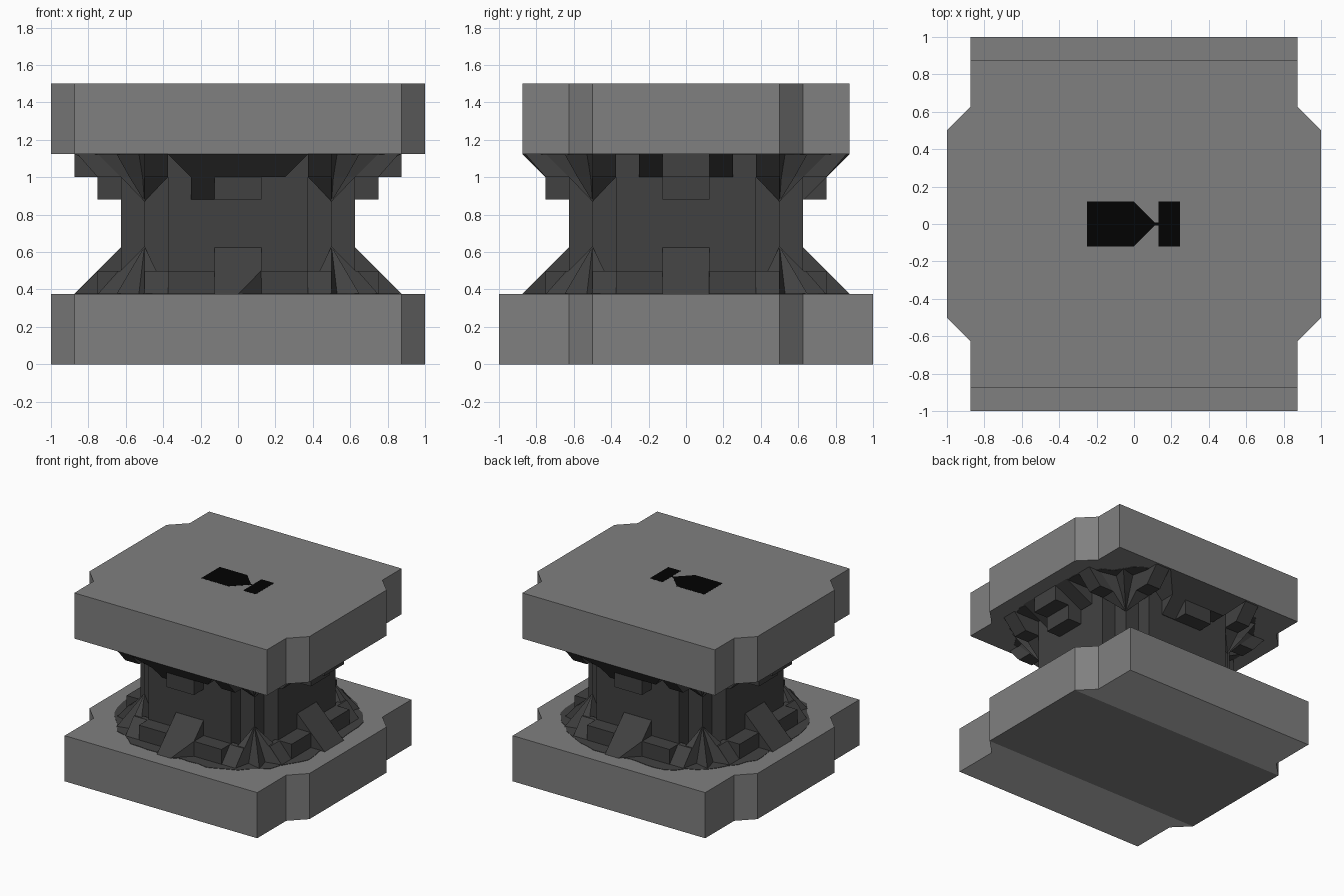
import bpy, bmesh, math, random

random.seed(4)
cube = bpy.data.objects.get("Cube")
if cube:
    bpy.data.objects.remove(cube)


def material(name, r, g, b):
    m = bpy.data.materials.new(name)
    m.use_nodes = True
    m.diffuse_color = (r, g, b, 1)
    m.node_tree.nodes["Principled BSDF"].inputs["Base Color"].default_value = (r, g, b, 1)
    return m


GREY = material("stone grey", 0.215, 0.215, 0.215)
PALE = material("pale grey", 0.52, 0.52, 0.52)
DARK = material("dark stone", 0.053, 0.053, 0.053)
BLACK = material("black", 0.0005, 0.0005, 0.0005)


def loft(name, low, z0, high, z1, mat):
    """Solid between two outlines with the same number of points."""
    bm = bmesh.new()
    a = [bm.verts.new((x, y, z0)) for x, y in low]
    b = [bm.verts.new((x, y, z1)) for x, y in high]
    bm.faces.new(a)
    bm.faces.new(b)
    for i in range(len(a)):
        j = (i + 1) % len(a)
        bm.faces.new((a[i], a[j], b[j], b[i]))
    return finish(name, bm, mat)


def cone(name, base, z0, apex, mat):
    """Faceted fan from an outline to one point."""
    bm = bmesh.new()
    a = [bm.verts.new((x, y, z0)) for x, y in base]
    tip = bm.verts.new(apex)
    bm.faces.new(a)
    for i in range(len(a)):
        bm.faces.new((a[i], a[(i + 1) % len(a)], tip))
    return finish(name, bm, mat)


def finish(name, bm, mat):
    bmesh.ops.recalc_face_normals(bm, faces=bm.faces)
    me = bpy.data.meshes.new(name)
    bm.to_mesh(me)
    bm.free()
    me.materials.append(mat)
    ob = bpy.data.objects.new(name, me)
    bpy.context.scene.collection.objects.link(ob)
    return ob


def mirrored(quarter):
    """Full outline from the +x +y quarter, listed counter-clockwise."""
    left = [(-x, y) for x, y in reversed(quarter)]
    half = quarter + left
    return half + [(-x, -y) for x, y in half]


def rect(x0, x1, y0, y1):
    return [(x0, y0), (x1, y0), (x1, y1), (x0, y1)]


def turn(pts, k):
    """Rotate points by quarter turns."""
    for _ in range(k):
        pts = [(-y, x) for x, y in pts]
    return pts


# bottom slab: middle block and two notched ends with pale undersides
middle = rect(-1, 1, -.5, .5)
loft("bottom_slab_middle", middle, 0, middle, .375, GREY)
end = [(1, .5), (.875, .625), (.875, 1), (-.875, 1), (-.875, .625), (-1, .5)]
for k, name in ((0, "bottom_slab_back"), (2, "bottom_slab_front")):
    slab_end = loft(name, turn(end, k), 0, turn(end, k), .375, GREY)
    slab_end.data.materials.append(PALE)
    for face in slab_end.data.polygons:
        if face.normal.z < -.9:
            face.material_index = 1

# notched top slab
top = mirrored([(1, .5), (.875, .625), (.875, .875)])
loft("top_slab", top, 1.125, top, 1.5, GREY)

# column with stepped corners
column = mirrored([(.625, .375), (.5, .375), (.5, .5), (.375, .5), (.375, .625)])
loft("column", column, .375, column, 1.125, DARK)

# ragged dark patches on the slab faces, kept inside the top slab's edge
for name, z in (("lower_patch", .374), ("upper_patch", 1.122)):
    ring = []
    for i in range(72):
        c, s = math.cos(math.tau * i / 72), math.sin(math.tau * i / 72)
        r = min(.92, .85 / max(abs(c), abs(s))) + random.uniform(-.02, .02)
        ring.append((r * c, r * s))
    loft(name, ring, z, ring, z + .004, DARK)

# straight footings and crown blocks on each side
SIDES = ("front", "left", "back", "right")
for k, side in enumerate(SIDES):
    step = turn(rect(-.375, .375, -.75, -.5), k)
    loft(side + "_footing", step, .375, step, .5, DARK)
    # sloping buttress, the front and back ones with one foot corner cut off
    foot = 0 if k % 2 == 0 else .124
    knee = [(-.125, -.75), (.124, -.75), (.125, -.749), (.125, -.6), (-.125, -.6)]
    loft(side + "_buttress_foot",
         turn([(-.125, -.875), (foot, -.875), (.125, -.75 if k % 2 == 0 else -.874),
               (.125, -.6), (-.125, -.6)], k), .375, turn(knee, k), .5, DARK)
    loft(side + "_buttress", turn(rect(-.125, .125, -.75, -.6), k), .5,
         turn(rect(-.125, .125, -.626, -.6), k), .625, DARK)
    block = turn(rect(-.125, .125, -.75, -.6), k)
    loft(side + "_crown_block", block, .88, block, 1.0, DARK)
    if k % 2:
        cap = turn(rect(-.125, .125, -.875, -.6), k)
        loft(side + "_crown_cap", cap, 1.0, cap, 1.125, DARK)
        loft(side + "_crown_slope", turn(rect(-.25, .25, -.63, -.5), k), 1.0,
             turn(rect(-.25, .25, -.875, -.5), k), 1.125, DARK)
    else:
        loft(side + "_block_wing", turn(rect(-.25, -.125, -.63, -.6), k), .88,
             turn(rect(-.25, -.125, -.75, -.6), k), 1.0, DARK)
        loft(side + "_crown_slope", turn(rect(-.25, .25, -.75, -.5), k), 1.0,
             turn(rect(-.375, .375, -.875, -.5), k), 1.125, DARK)

# jagged rock at the four corners
jag = [(.375, .375), (.75, .375), (.75, .5), (.62, .53), (.65, .65),
       (.53, .62), (.5, .75), (.375, .75)]
core = [(.375, .375), (.62, .375), (.625, .5), (.55, .51), (.58, .58),
        (.51, .55), (.5, .625), (.375, .62)]
for sx in (1, -1):
    for sy in (1, -1):
        def flip(pts):
            return [(x * sx, y * sy) for x, y in pts]
        tag = ("left_" if sx > 0 else "right_") + ("back" if sy > 0 else "front")
        cone(tag + "_foot_spike", flip(jag), .375, (.5 * sx, .5 * sy, .63), DARK)
        loft(tag + "_crown_rock", flip(core), 1.0, flip(jag), 1.125, DARK)
        cone(tag + "_crown_spike", flip(core), 1.0, (.5 * sx, .5 * sy, .87), DARK)
        # small ledges beside each corner
        for ledge, inner, outer, crown in (
                ("_side", rect(.6, .64, .375, .5), rect(.6, .75, .375, .5),
                 rect(.6, .86, .375, .5)),
                ("_end", rect(.375, .5, .6, .64), rect(.375, .5, .6, .75),
                 rect(.375, .5, .6, .86))):
            loft(tag + ledge + "_crown_ledge", flip(outer), 1.0, flip(crown), 1.125, DARK)
            loft(tag + ledge + "_foot_ledge", flip(outer), .375, flip(inner), .5, DARK)

# black inlay on the top
arrow = [(-.25, -.12), (0, -.12), (.12, 0), (0, .12), (-.25, .12)]
bar = rect(.13, .245, -.12, .12)
neck = rect(.11, .14, -.008, .008)
for name, pts in (("inlay_arrow", arrow), ("inlay_bar", bar), ("inlay_neck", neck)):
    loft(name, pts, 1.498, pts, 1.501, BLACK)
